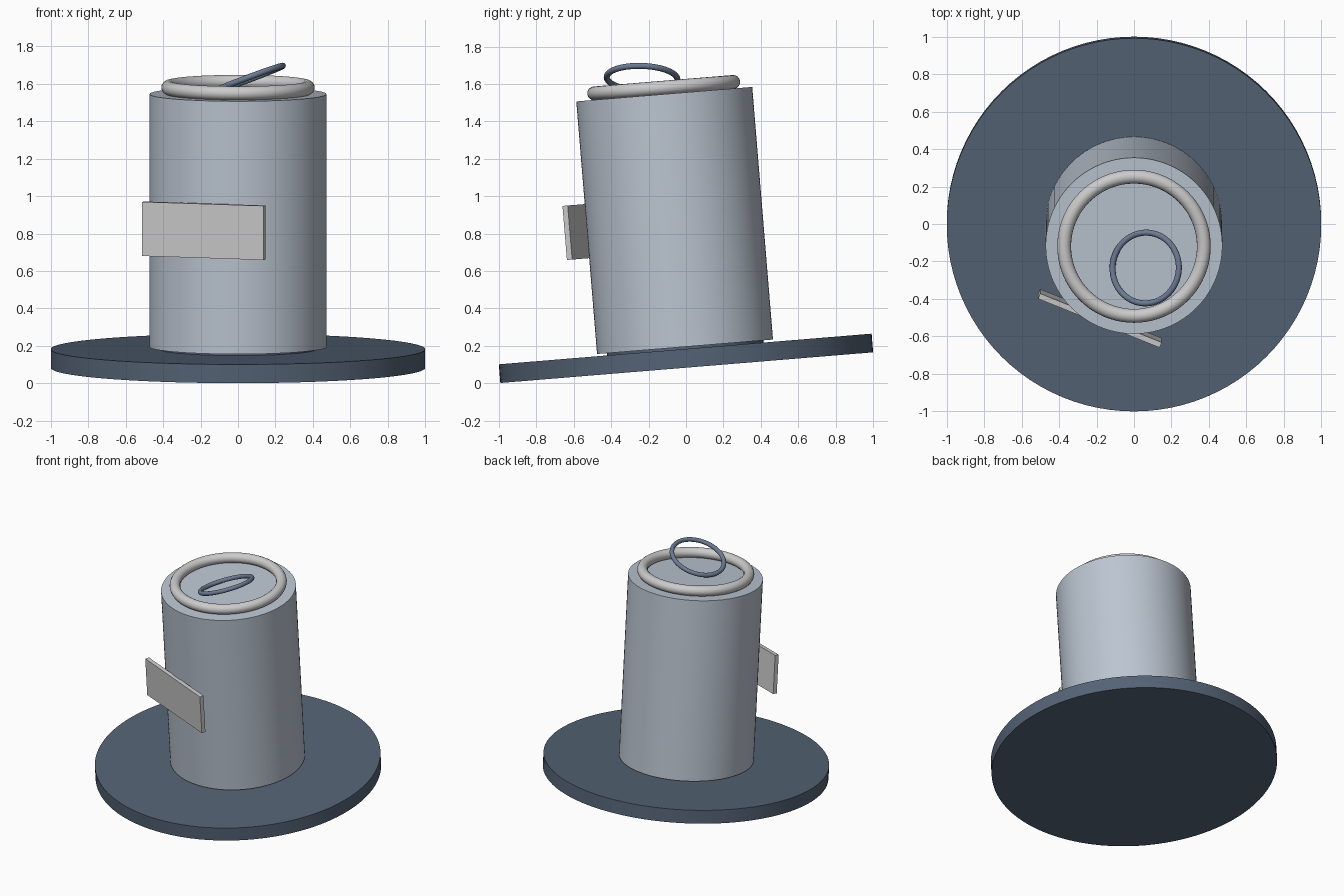
import bpy
from math import radians
from mathutils import Matrix, Vector, Euler

if "Cube" in bpy.data.objects:
    bpy.data.objects.remove(bpy.data.objects["Cube"])

# the whole model leans around the x axis
LEAN = Matrix.Translation((0.004, 0, 0.083)) @ Matrix.Rotation(radians(4.7), 4, 'X')


def material(name, rgb):
    m = bpy.data.materials.new(name)
    m.diffuse_color = (*rgb, 1)
    m.use_nodes = True
    m.node_tree.nodes["Principled BSDF"].inputs["Base Color"].default_value = m.diffuse_color
    return m


navy = material("navy", (0.09, 0.125, 0.18))
steel = material("steel", (0.50, 0.56, 0.64))
slate = material("slate", (0.15, 0.20, 0.29))
white = material("white", (0.82, 0.82, 0.82))


def finish(name, matrix, mat):
    ob = bpy.context.object
    ob.name = name
    ob.matrix_world = matrix
    ob.data.materials.append(mat)
    bpy.ops.object.shade_smooth_by_angle(angle=radians(35))
    return ob


def cylinder(name, r, z0, z1, mat):
    bpy.ops.mesh.primitive_cylinder_add(vertices=96, radius=r, depth=z1 - z0)
    finish(name, LEAN @ Matrix.Translation((0, 0, (z0 + z1) / 2)), mat)


def ring(name, major, minor, matrix, mat):
    bpy.ops.mesh.primitive_torus_add(major_radius=major, minor_radius=minor,
                                     major_segments=80, minor_segments=16)
    finish(name, matrix, mat)


LEAN = Matrix.Translation((0, 0.004, 0.083)) @ Matrix.Rotation(radians(4.7), 4, 'X')

# base disc, recessed foot and can body
cylinder("base_disc", 1.0, 0.0, 0.10, navy)
cylinder("recessed_foot", 0.42, 0.09, 0.13, navy)
cylinder("can_body", 0.472, 0.112, 1.467, steel)

# rim on the lid
ring("lid_rim", 0.373, 0.037, LEAN @ Matrix.Translation((0, 0, 1.502)), white)

# raised pull ring
pull = Matrix.Translation((0.0625, -0.235, 1.63)) @ Euler(
    (radians(-2), radians(-20.5), 0)).to_matrix().to_4x4()
ring("pull_ring", 0.189, 0.016, pull, slate)

# label plate, turned to the left and leaning with the can
bpy.ops.mesh.primitive_cube_add(size=1)
plate = bpy.context.object
for v in plate.data.vertices:
    v.co *= Vector((0.70, 0.03, 0.29))
turn = LEAN.to_3x3().to_4x4() @ Matrix.Rotation(radians(-22), 4, 'Z')
finish("label_plate", Matrix.Translation((-0.182, -0.504, 0.815)) @ turn, white)
